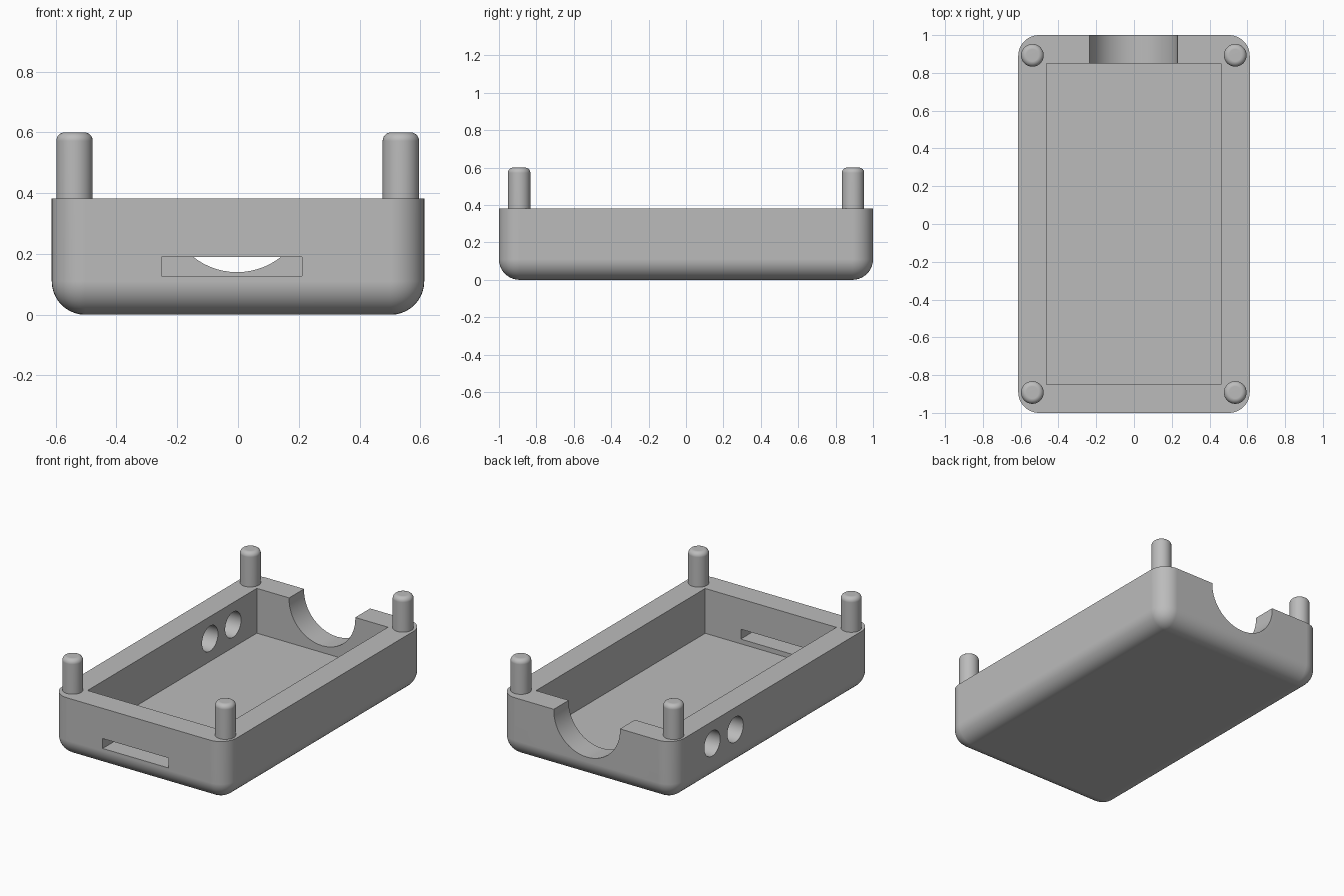
import bpy, bmesh, math
from mathutils import Matrix

if "Cube" in bpy.data.objects:
    bpy.data.objects.remove(bpy.data.objects["Cube"])

grey = bpy.data.materials.new("light grey plastic")
grey.diffuse_color = (0.50, 0.50, 0.50, 1)
grey.use_nodes = True
grey.node_tree.nodes["Principled BSDF"].inputs["Base Color"].default_value = grey.diffuse_color


def finish(name, bm):
    mesh = bpy.data.meshes.new(name)
    bmesh.ops.recalc_face_normals(bm, faces=bm.faces)
    bm.to_mesh(mesh)
    bm.free()
    mesh.materials.append(grey)
    obj = bpy.data.objects.new(name, mesh)
    bpy.context.collection.objects.link(obj)
    return obj


def box(name, lo, hi, radius=0):
    """Box between two corners; a radius rounds every edge below the top rim."""
    bm = bmesh.new()
    size = [b - a for a, b in zip(lo, hi)]
    mid = [(a + b) / 2 for a, b in zip(lo, hi)]
    bmesh.ops.create_cube(bm, size=1, matrix=Matrix.Translation(mid) @ Matrix.Diagonal((*size, 1)))
    if radius:
        edges = [e for e in bm.edges if min(v.co.z for v in e.verts) < mid[2]]
        bmesh.ops.bevel(bm, geom=edges, offset=radius, segments=10, profile=0.5, affect='EDGES')
    return finish(name, bm)


def cylinder(name, centre, radius, depth, axis='Z', fillet=0):
    """Cylinder along an axis; a fillet rounds its upper rim."""
    bm = bmesh.new()
    turn = {'X': Matrix.Rotation(math.pi / 2, 4, 'Y'),
            'Y': Matrix.Rotation(math.pi / 2, 4, 'X'),
            'Z': Matrix.Identity(4)}[axis]
    bmesh.ops.create_cone(bm, cap_ends=True, segments=64, radius1=radius, radius2=radius,
                          depth=depth, matrix=Matrix.Translation(centre) @ turn)
    if fillet:
        rim = [e for e in bm.edges if min(v.co.z for v in e.verts) > centre[2]]
        bmesh.ops.bevel(bm, geom=rim, offset=fillet, segments=6, profile=0.5, affect='EDGES')
    return finish(name, bm)


def smooth(obj):
    bpy.ops.object.select_all(action='DESELECT')
    obj.select_set(True)
    bpy.context.view_layer.objects.active = obj
    bpy.ops.object.shade_smooth_by_angle(angle=math.radians(30))
    mod = obj.modifiers.new("even normals", 'WEIGHTED_NORMAL')
    mod.keep_sharp = True


# Rounded tray body
tray = box("tray", (-0.613, -1, 0), (0.613, 1, 0.382), radius=0.11)

# Openings: cavity, front slot, rear half-round notch, two holes in the left wall
cutters = [
    box("cavity_cutter", (-0.463, -0.85, 0.097), (0.460, 0.85, 0.6)),
    box("slot_cutter", (-0.252, -1.1, 0.127), (0.21, -0.8, 0.19)),
    cylinder("notch_cutter", (-0.003, 0.95, 0.373), 0.233, 0.4, 'Y'),
]
for y in (0.38, 0.612):
    cutters.append(cylinder("hole_cutter", (-0.55, y, 0.242), 0.08, 0.3, 'X'))

for cutter in cutters:
    cutter.hide_render = True
    mod = tray.modifiers.new("cut", 'BOOLEAN')
    mod.operation = 'DIFFERENCE'
    mod.solver = 'EXACT'
    mod.object = cutter
    bpy.context.view_layer.objects.active = tray
    bpy.ops.object.modifier_apply(modifier=mod.name)
for cutter in cutters:
    bpy.data.objects.remove(cutter)
smooth(tray)

# Four round-topped corner pegs
for x in (-0.538, 0.536):
    for y in (-0.892, 0.893):
        peg = cylinder("corner_peg", (x, y, 0.48), 0.06, 0.24, fillet=0.028)
        smooth(peg)
